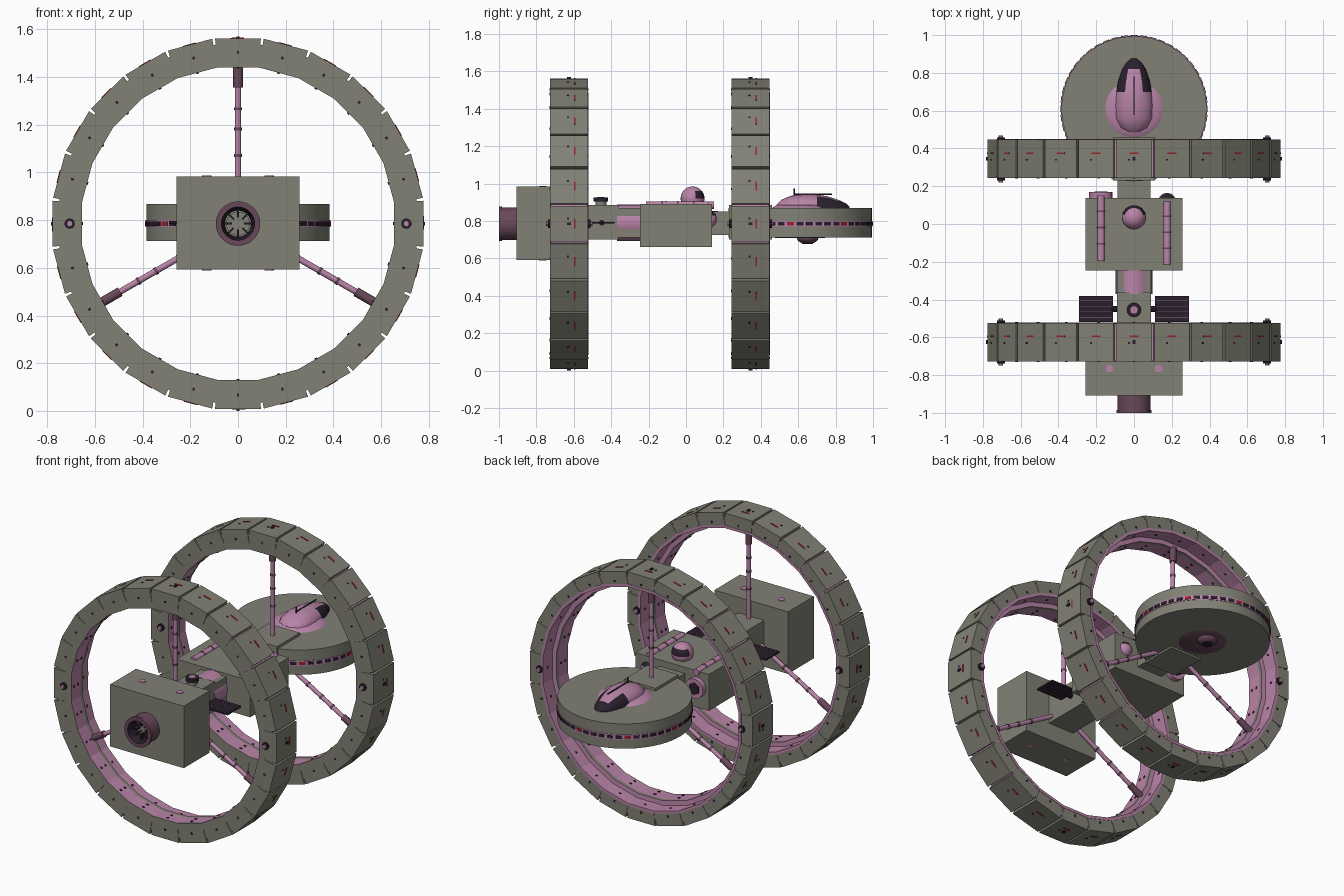
import bpy, bmesh, math
from mathutils import Vector, Matrix

if "Cube" in bpy.data.objects:
    bpy.data.objects.remove(bpy.data.objects["Cube"])


def material(name, rgb):
    m = bpy.data.materials.new(name)
    m.use_nodes = True
    m.diffuse_color = (*rgb, 1)
    m.node_tree.nodes["Principled BSDF"].inputs["Base Color"].default_value = (*rgb, 1)
    return m


MATS = [material("hull grey", (0.22, 0.22, 0.18)),
        material("dusty pink", (0.48, 0.23, 0.39)),
        material("near black", (0.022, 0.014, 0.026)),
        material("dark mauve", (0.14, 0.065, 0.10)),
        material("marker red", (0.33, 0.015, 0.025))]
GREY, PINK, DARK, MAUVE, RED = range(len(MATS))
MID = 0.785          # height of the long axis
AXIS = Vector((0, 0, MID))


def finish(bm, name, smooth=False):
    bmesh.ops.recalc_face_normals(bm, faces=bm.faces)
    me = bpy.data.meshes.new(name)
    bm.to_mesh(me)
    bm.free()
    for m in MATS:
        me.materials.append(m)
    ob = bpy.data.objects.new(name, me)
    bpy.context.collection.objects.link(ob)
    if smooth:
        bpy.context.view_layer.objects.active = ob
        ob.select_set(True)
        bpy.ops.object.shade_smooth_by_angle(angle=math.radians(35))
        ob.select_set(False)
    return ob


def paint(verts, mat):
    for f in {f for v in verts for f in v.link_faces}:
        f.material_index = mat


def add_box(bm, mat, centre, size, turn=Matrix()):
    m = Matrix.Translation(centre) @ turn @ Matrix.Diagonal((*size, 1))
    paint(bmesh.ops.create_cube(bm, size=1, matrix=m)["verts"], mat)


def add_rod(bm, mat, p0, p1, r0, r1=None, n=16):
    p0, p1 = Vector(p0), Vector(p1)
    d = p1 - p0
    m = Matrix.Translation((p0 + p1) / 2) @ d.to_track_quat("Z", "Y").to_matrix().to_4x4()
    paint(bmesh.ops.create_cone(bm, cap_ends=True, segments=n, radius1=r0,
          radius2=r0 if r1 is None else r1, depth=d.length, matrix=m)["verts"], mat)


def add_ball(bm, mat, centre, size):
    m = Matrix.Translation(centre) @ Matrix.Diagonal((*size, 1))
    paint(bmesh.ops.create_uvsphere(bm, u_segments=24, v_segments=14, radius=1, matrix=m)["verts"], mat)


def box(name, mat, lo, hi):
    bm = bmesh.new()
    lo, hi = Vector(lo), Vector(hi)
    add_box(bm, mat, (lo + hi) / 2, hi - lo)
    return finish(bm, name)


def rod(name, mat, *args, **kw):
    bm = bmesh.new()
    add_rod(bm, mat, *args, **kw)
    return finish(bm, name, True)


def radial(angle, r, y):
    return Vector((r * math.cos(angle), y, MID + r * math.sin(angle)))


def lathe(name, profile, n=24, smooth=False):
    """Closed (radius, y, colour) profile turned about the long axis."""
    bm = bmesh.new()
    rings = [[bm.verts.new(radial((k + 0.5) * math.tau / n, r, y)) for k in range(n)]
             for r, y, _ in profile]
    for i, (_, _, mat) in enumerate(profile):
        a, b = rings[i], rings[(i + 1) % len(rings)]
        for k in range(n):
            j = (k + 1) % n
            bm.faces.new((a[k], a[j], b[j], b[k])).material_index = mat
    return finish(bm, name, smooth)


def habitat_ring(label, yc):
    half = 0.102
    # tapered hull blocks with narrow gaps
    bm = bmesh.new()
    for k in range(24):
        a = k * math.tau / 24
        corners = []
        for y in (yc - half, yc + half):
            for r, s in ((0.69, -7.45), (0.782, -7.05), (0.782, 7.05), (0.69, 7.45)):
                corners.append(bm.verts.new(radial(a + math.radians(s), r, y)))
        lo, hi = corners[:4], corners[4:]
        bm.faces.new(lo)
        bm.faces.new(hi)
        for i in range(4):
            j = (i + 1) % 4
            bm.faces.new((lo[i], lo[j], hi[j], hi[i]))
    finish(bm, label + "_ring_blocks")
    lathe(label + "_ring_core", [(0.692, yc - 0.099, GREY), (0.755, yc - 0.099, PINK),
                                 (0.755, yc + 0.099, PINK), (0.692, yc + 0.099, PINK)])
    # stepped inner liner: grey front, pink floor and rear
    lathe(label + "_ring_liner", [
        (0.70, yc - half, GREY), (0.66, yc - half, PINK), (0.66, yc - 0.01, GREY),
        (0.66, yc + 0.01, PINK), (0.688, yc + 0.012, PINK), (0.688, yc + half + 0.002, PINK),
        (0.705, yc + half + 0.002, PINK), (0.705, yc, PINK)])
    # painted dashes, ports and lamps
    bm = bmesh.new()
    for k in range(24):
        a = k * math.tau / 24
        turn = Matrix.Rotation(-a, 4, "Y")
        add_box(bm, RED, radial(a, 0.776, yc + 0.03), (0.006, 0.009, 0.05), turn)
        add_box(bm, DARK, radial(a + 0.035, 0.776, yc - 0.005), (0.006, 0.01, 0.01), turn)
        for y in (-0.075, -0.035, 0.06):
            add_box(bm, DARK, radial(a, 0.654 if y < 0 else 0.683, yc + y), (0.008, 0.01, 0.012), turn)
        for side in (-half, half):
            add_box(bm, DARK, radial(a, 0.718, yc + side), (0.012, 0.006, 0.01), turn)
        if k % 6 == 0:
            add_box(bm, DARK, radial(a, 0.778, yc), (0.012, 0.02, 0.014), turn)
    finish(bm, label + "_ring_markings")
    # docking knobs on both faces
    bm = bmesh.new()
    for a in (0, math.pi):
        for s in (-1, 1):
            p, q, e = (radial(a, 0.705, yc + s * d) for d in (half, half + 0.012, half + 0.022))
            add_rod(bm, DARK, p, q, 0.022, n=10)
            add_rod(bm, PINK, q, e, 0.013, n=10)
    finish(bm, label + "_docking_knobs", True)
    # three banded spokes
    bm = bmesh.new()
    for deg in (90, 210, 330):
        a = math.radians(deg)
        add_rod(bm, PINK, radial(a, 0.06, yc), radial(a, 0.6, yc), 0.013)
        add_rod(bm, MAUVE, radial(a, 0.57, yc), radial(a, 0.665, yc), 0.02)
        for r in (0.28, 0.39, 0.475):
            add_rod(bm, MAUVE, radial(a, r, yc), radial(a, r + 0.012, yc), 0.016)
    finish(bm, label + "_spokes", True)


habitat_ring("front", -0.625)
habitat_ring("rear", 0.345)

# engine block and nozzle
box("engine_block", GREY, (-0.257, -0.907, 0.592), (0.257, -0.65, 0.983))
lathe("engine_nozzle", [(0.088, -0.90, MAUVE), (0.088, -0.985, MAUVE), (0.093, -0.985, MAUVE),
                        (0.093, -1.0, MAUVE), (0.07, -1.0, DARK), (0.055, -0.94, DARK),
                        (0.055, -0.90, DARK)], 32, True)
rod("nozzle_core", GREY, (0, -0.9, MID), (0, -0.935, MID), 0.05, n=24)
bm = bmesh.new()
for k in range(8):
    a = k * math.tau / 8
    add_box(bm, DARK, radial(a, 0.045, -0.95), (0.04, 0.03, 0.008), Matrix.Rotation(-a, 4, "Y"))
finish(bm, "nozzle_vanes")
bm = bmesh.new()
for x in (-0.13, 0.13):
    for z in (0.592, 0.983):
        add_rod(bm, PINK, (x, -0.765, z - 0.004), (x, -0.765, z + 0.004), 0.02)
finish(bm, "engine_ports")

# spine corridors
box("front_corridor", GREY, (-0.09, -0.66, 0.70), (0.09, -0.36, 0.885))
rod("coupling_drum", PINK, (0, -0.37, 0.79), (0, -0.24, 0.79), 0.098, n=24)
bm = bmesh.new()
for x in (-0.07, 0.07):
    add_box(bm, GREY, (x, -0.305, 0.79), (0.04, 0.12, 0.16))
finish(bm, "coupling_rails")
box("rear_neck", GREY, (-0.088, 0.13, 0.725), (0.088, 0.25, 0.85))
box("rear_hub", GREY, (-0.11, 0.23, 0.70), (0.11, 0.46, 0.885))
bm = bmesh.new()
add_rod(bm, GREY, (0, -0.455, 0.88), (0, -0.455, 0.912), 0.03)
add_rod(bm, DARK, (0, -0.455, 0.905), (0, -0.455, 0.925), 0.039)
add_rod(bm, PINK, (0, -0.455, 0.92), (0, -0.455, 0.928), 0.02)
finish(bm, "vent_stack", True)

# dark ribbed panels
bm = bmesh.new()
for s in (-1, 1):
    add_box(bm, DARK, (s * 0.2, -0.45, 0.79), (0.18, 0.135, 0.01))
    add_rod(bm, DARK, (s * 0.08, -0.45, 0.79), (s * 0.12, -0.45, 0.79), 0.015, n=8)
    for i in range(4):
        add_box(bm, MAUVE, (s * 0.2, -0.495 + i * 0.03, 0.79), (0.18, 0.003, 0.013))
finish(bm, "solar_panels")

# central body with dome, tanks and thruster
box("central_body", GREY, (-0.257, -0.245, 0.66), (0.257, 0.138, 0.89))
bm = bmesh.new()
add_ball(bm, PINK, (0, 0.035, 0.92), (0.064, 0.064, 0.064))
for f in bm.faces:
    c = f.calc_center_median()
    if c.y > 0.055 and 0.92 < c.z < 0.96:
        f.material_index = DARK
finish(bm, "observation_dome", True)
bm = bmesh.new()
for x, y0, y1 in ((-0.175, -0.195, 0.15), (0.175, -0.215, 0.12)):
    add_rod(bm, PINK, (x, y0, 0.885), (x, y1, 0.885), 0.02)
    for t in (0.25, 0.5, 0.75):
        y = y0 + (y1 - y0) * t
        add_rod(bm, MAUVE, (x, y, 0.885), (x, y + 0.008, 0.885), 0.022)
finish(bm, "top_tanks", True)
bm = bmesh.new()
add_rod(bm, PINK, (-0.175, 0.13, 0.79), (-0.175, 0.17, 0.79), 0.062)
add_rod(bm, DARK, (-0.175, 0.16, 0.79), (-0.175, 0.173, 0.79), 0.04, n=6)
finish(bm, "rear_thruster", True)
bm = bmesh.new()
add_ball(bm, PINK, (0.175, 0.125, 0.81), (0.045, 0.04, 0.045))
for f in bm.faces:
    if f.calc_center_median().z > 0.825:
        f.material_index = DARK
finish(bm, "sensor_ball", True)

# saucer with window band
DY = 0.61
rod("saucer", GREY, (0, DY, 0.712), (0, DY, 0.868), 0.384, n=64)
rod("saucer_band", PINK, (0, DY, 0.77), (0, DY, 0.80), 0.387, n=64)
bm = bmesh.new()
for k in range(48):
    a = k * math.tau / 48
    p = (0.387 * math.cos(a), DY + 0.387 * math.sin(a), MID)
    add_box(bm, RED if k % 6 == 5 else DARK, p, (0.006, 0.036, 0.018), Matrix.Rotation(a, 4, "Z"))
finish(bm, "saucer_windows")
rod("bridge_base", PINK, (0, DY, 0.866), (0, DY, 0.885), 0.155, 0.125, n=40)

# lofted bridge with dark canopy
bm = bmesh.new()
sections = [(0.485, 0.03, 0.02), (0.51, 0.075, 0.045), (0.56, 0.098, 0.066), (0.63, 0.1, 0.075),
            (0.70, 0.095, 0.073), (0.76, 0.083, 0.063), (0.82, 0.062, 0.043), (0.855, 0.04, 0.026),
            (0.875, 0.015, 0.008)]
loops = [[bm.verts.new((w * math.cos(t * math.pi / 12), y, 0.868 + h * math.sin(t * math.pi / 12)))
          for t in range(13)] for y, w, h in sections]
for a, b in zip(loops, loops[1:]):
    for i in range(12):
        f = bm.faces.new((a[i], a[i + 1], b[i + 1], b[i]))
        y = f.calc_center_median().y
        f.material_index = DARK if y > 0.81 or (y > 0.72 and not 3 < i < 8) else PINK
for loop in (loops[0], loops[-1]):
    bm.faces.new(loop)
finish(bm, "bridge", True)
bm = bmesh.new()
add_rod(bm, DARK, (0, 0.58, 0.92), (0, 0.58, 0.972), 0.004, n=6)
add_rod(bm, DARK, (0, 0.58, 0.943), (0, 0.78, 0.943), 0.004, n=6)
finish(bm, "antenna")

# underside turret
rod("turret_plate", MAUVE, (0, DY, 0.708), (0, DY, 0.72), 0.13, 0.15, n=40)
bm = bmesh.new()
add_ball(bm, MAUVE, (0, 0.65, 0.71), (0.058, 0.058, 0.033))
add_rod(bm, DARK, (0, 0.65, 0.676), (0, 0.65, 0.69), 0.03)
finish(bm, "belly_turret", True)
